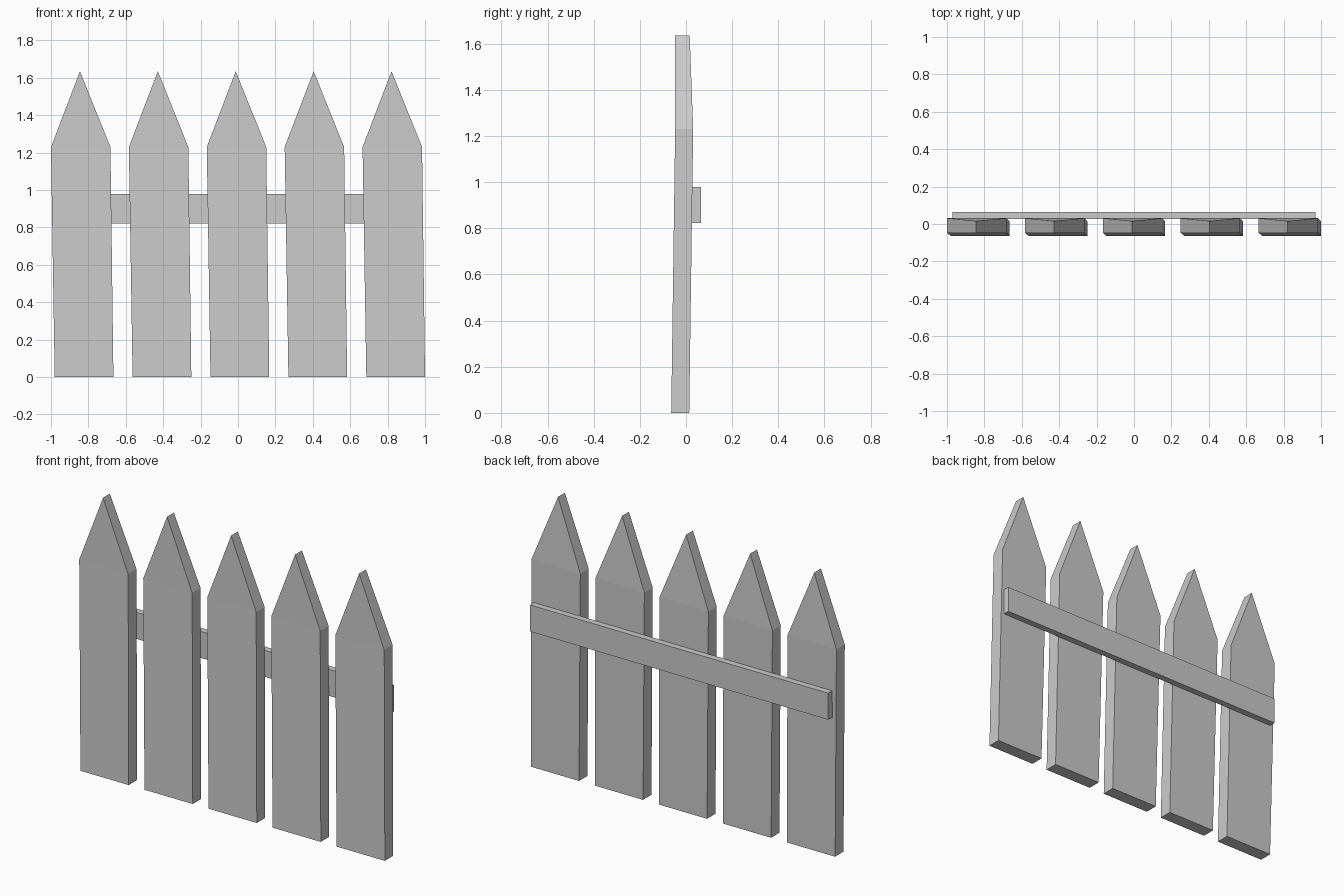
import bpy, bmesh

if "Cube" in bpy.data.objects:
    bpy.data.objects.remove(bpy.data.objects["Cube"])

def add_object(name, bm):
    bmesh.ops.recalc_face_normals(bm, faces=bm.faces)
    mesh = bpy.data.meshes.new(name)
    bm.to_mesh(mesh)
    bm.free()
    obj = bpy.data.objects.new(name, mesh)
    bpy.context.collection.objects.link(obj)
    return obj

# Pointed, slightly leaning board: (x, z, front y, back y) round the outline
PROFILE = [(-0.98, 0.0, -0.064, 0.014), (-0.666, 0.0, -0.064, 0.014),
           (-0.682, 1.23, -0.047, 0.031), (-0.845, 1.635, -0.047, 0.016),
           (-1.0, 1.23, -0.047, 0.031)]
SPACING = 0.4165

def picket(index):
    bm = bmesh.new()
    dx = index * SPACING
    front = [bm.verts.new((x + dx, yf, z)) for x, z, yf, yb in PROFILE]
    back = [bm.verts.new((x + dx, yb, z)) for x, z, yf, yb in PROFILE]
    # Flat body and separate tip facet on each side
    for ring in (front, back):
        bm.faces.new([ring[i] for i in (0, 1, 2, 4)])
        bm.faces.new([ring[i] for i in (2, 3, 4)])
    for i in range(5):
        j = (i + 1) % 5
        bm.faces.new((front[i], front[j], back[j], back[i]))
    return add_object(f"picket_{index + 1}", bm)

for i in range(5):
    picket(i)

# Rail across the back
bm = bmesh.new()
bmesh.ops.create_cube(bm, size=1)
bmesh.ops.scale(bm, vec=(1.94, 0.038, 0.156), verts=bm.verts)
bmesh.ops.translate(bm, vec=(0, 0.045, 0.90), verts=bm.verts)
add_object("back_rail", bm)
